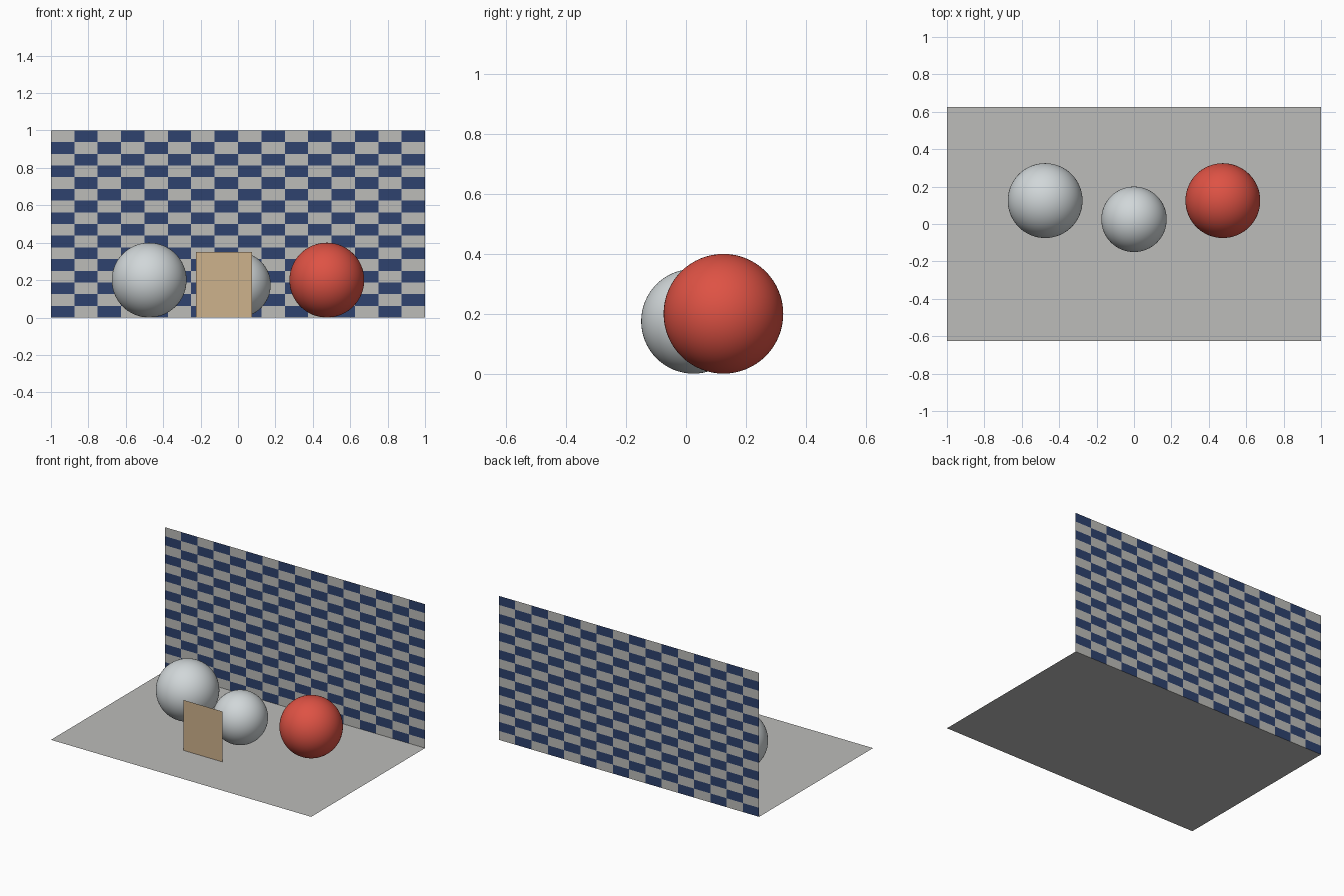
import bpy, bmesh

if "Cube" in bpy.data.objects:
    bpy.data.objects.remove(bpy.data.objects["Cube"])


def material(name, srgb):
    lin = [((c / 255 + 0.055) / 1.055) ** 2.4 for c in srgb]
    m = bpy.data.materials.new(name)
    m.diffuse_color = (*lin, 1)
    m.use_nodes = True
    m.node_tree.nodes["Principled BSDF"].inputs["Base Color"].default_value = m.diffuse_color
    return m


floor_grey = material("floor_grey", (188, 188, 186))
wall_grey = material("wall_grey", (188, 188, 184))
wall_blue = material("wall_blue", (46, 66, 110))
silver = material("silver", (209, 215, 217))
red = material("red", (222, 82, 68))
tan = material("tan", (206, 178, 140))


def panel(name, origin, u, v, nu, nv, mats):
    """Flat panel of nu x nv cells, coloured as a checker of its materials."""
    bm = bmesh.new()
    grid = [[bm.verts.new([origin[k] + u[k] * i / nu + v[k] * j / nv for k in range(3)])
             for i in range(nu + 1)] for j in range(nv + 1)]
    for j in range(nv):
        for i in range(nu):
            f = bm.faces.new((grid[j][i], grid[j][i + 1], grid[j + 1][i + 1], grid[j + 1][i]))
            f.material_index = (i + j) % len(mats)
    me = bpy.data.meshes.new(name)
    bm.to_mesh(me)
    bm.free()
    for m in mats:
        me.materials.append(m)
    ob = bpy.data.objects.new(name, me)
    bpy.context.collection.objects.link(ob)


def ball(name, x, y, r, mat):
    bpy.ops.mesh.primitive_uv_sphere_add(segments=64, ring_count=32, radius=r, location=(x, y, r))
    ob = bpy.context.object
    ob.name = name
    ob.data.materials.append(mat)
    bpy.ops.object.shade_smooth()


# floor, checkered back wall and upright card
panel("floor", (-1, -0.625, 0), (2, 0, 0), (0, 1.25, 0), 1, 1, [floor_grey])
panel("back_wall", (-1, 0.625, 0), (2, 0, 0), (0, 0, 1), 16, 16, [wall_blue, wall_grey])
panel("card", (-0.225, -0.275, 0), (0.3, 0, 0), (0, 0, 0.35), 1, 1, [tan])

# three balls resting on the floor
ball("left_ball", -0.475, 0.125, 0.2, silver)
ball("middle_ball", 0, 0.025, 0.175, silver)
ball("right_ball", 0.475, 0.125, 0.2, red)
